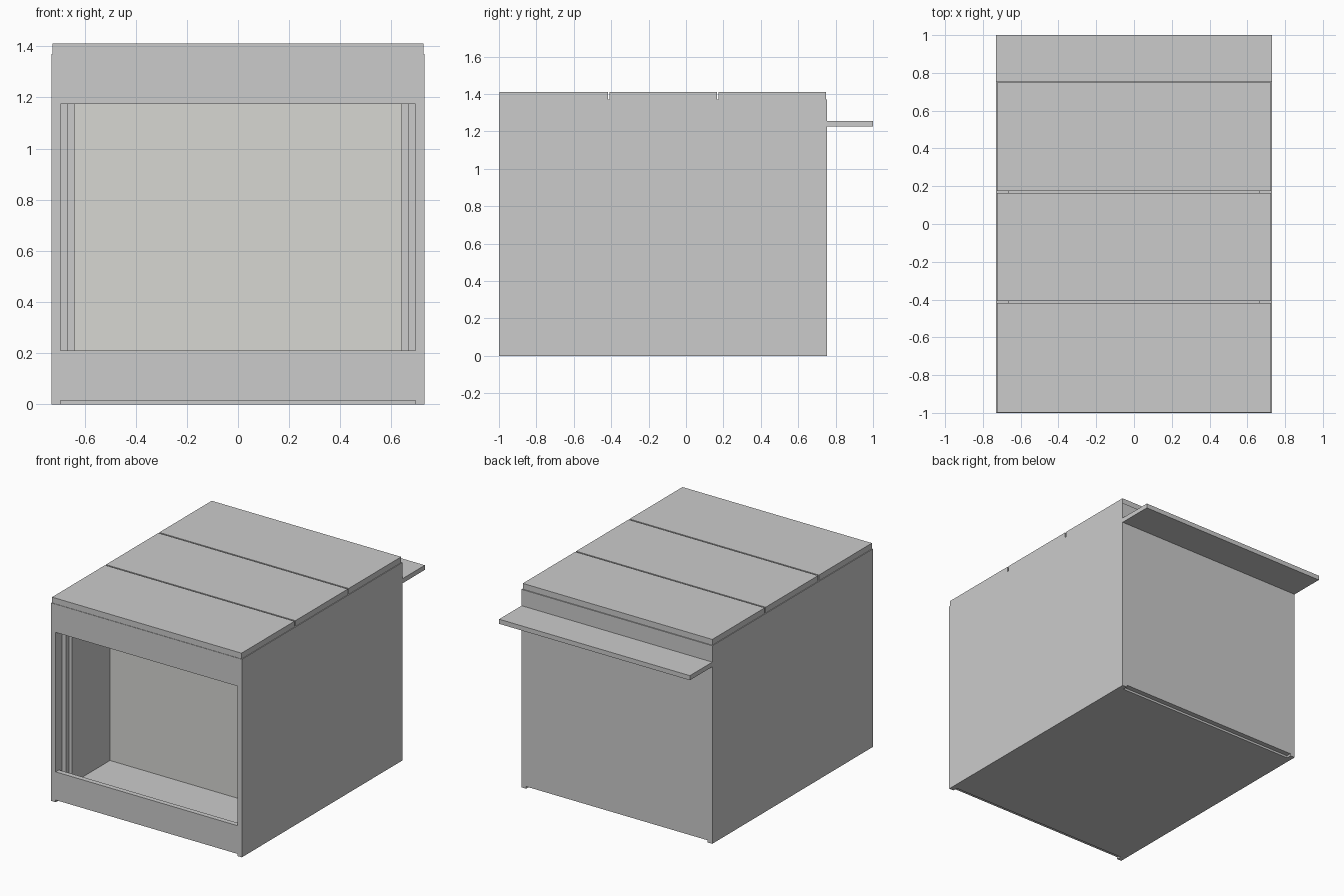
import bpy, bmesh

if "Cube" in bpy.data.objects:
    bpy.data.objects.remove(bpy.data.objects["Cube"])


def material(name, rgb):
    m = bpy.data.materials.new(name)
    m.diffuse_color = (*rgb, 1)
    m.use_nodes = True
    m.node_tree.nodes["Principled BSDF"].inputs["Base Color"].default_value = m.diffuse_color
    return m


def box(name, x, y, z, mat=None):
    """Box from (min, max) ranges on each axis."""
    bm = bmesh.new()
    bmesh.ops.create_cube(bm, size=1)
    for v in bm.verts:
        v.co = [r[0] if c < 0 else r[1] for c, r in zip(v.co, (x, y, z))]
    mesh = bpy.data.meshes.new(name)
    bm.to_mesh(mesh)
    bm.free()
    ob = bpy.data.objects.new(name, mesh)
    if mat:
        mesh.materials.append(mat)
    bpy.context.collection.objects.link(ob)
    return ob


def mirrored_box(name, x, y, z):
    ob = box(name, x, y, z)
    ob.modifiers.new("mirror", "MIRROR")
    return ob


roof_grey = material("roof_grey", (0.6, 0.6, 0.6))
panel_grey = material("panel_grey", (0.68, 0.68, 0.65))

FRONT, BACK, TOP = -1.0, 0.755, 1.37
OUT, IN, T = 0.73, 0.695, 0.035
across = (-IN, IN)

# Outer shell
mirrored_box("side_wall", (IN, OUT), (FRONT, BACK), (0, TOP))
box("front_bottom_rail", across, (FRONT, FRONT + T), (0.015, 0.21))
box("front_top_rail", across, (FRONT, FRONT + T), (1.175, TOP))
box("back_wall", across, (BACK - T, BACK), (0.015, TOP))
box("floor", across, (FRONT + T, BACK - T), (0, 0.107))

# Niche behind the front opening
mirrored_box("side_liner", (0.665, IN), (-0.93, BACK - T), (0.107, TOP))
mirrored_box("niche_side", (0.64, 0.665), (-0.90, -0.485), (0.107, TOP))
box("niche_back", (-0.665, 0.665), (-0.485, -0.455), (0.107, TOP), panel_grey)

# Roof slabs with narrow gaps
for i, y in enumerate([(-0.997, -0.418), (-0.408, 0.165), (0.175, 0.748)]):
    box(f"roof_slab_{i + 1}", (-0.725, 0.725), y, (TOP, 1.41), roof_grey)

# Rear shelf
box("rear_shelf", (-OUT, OUT), (BACK, 1.0), (1.225, 1.257))
